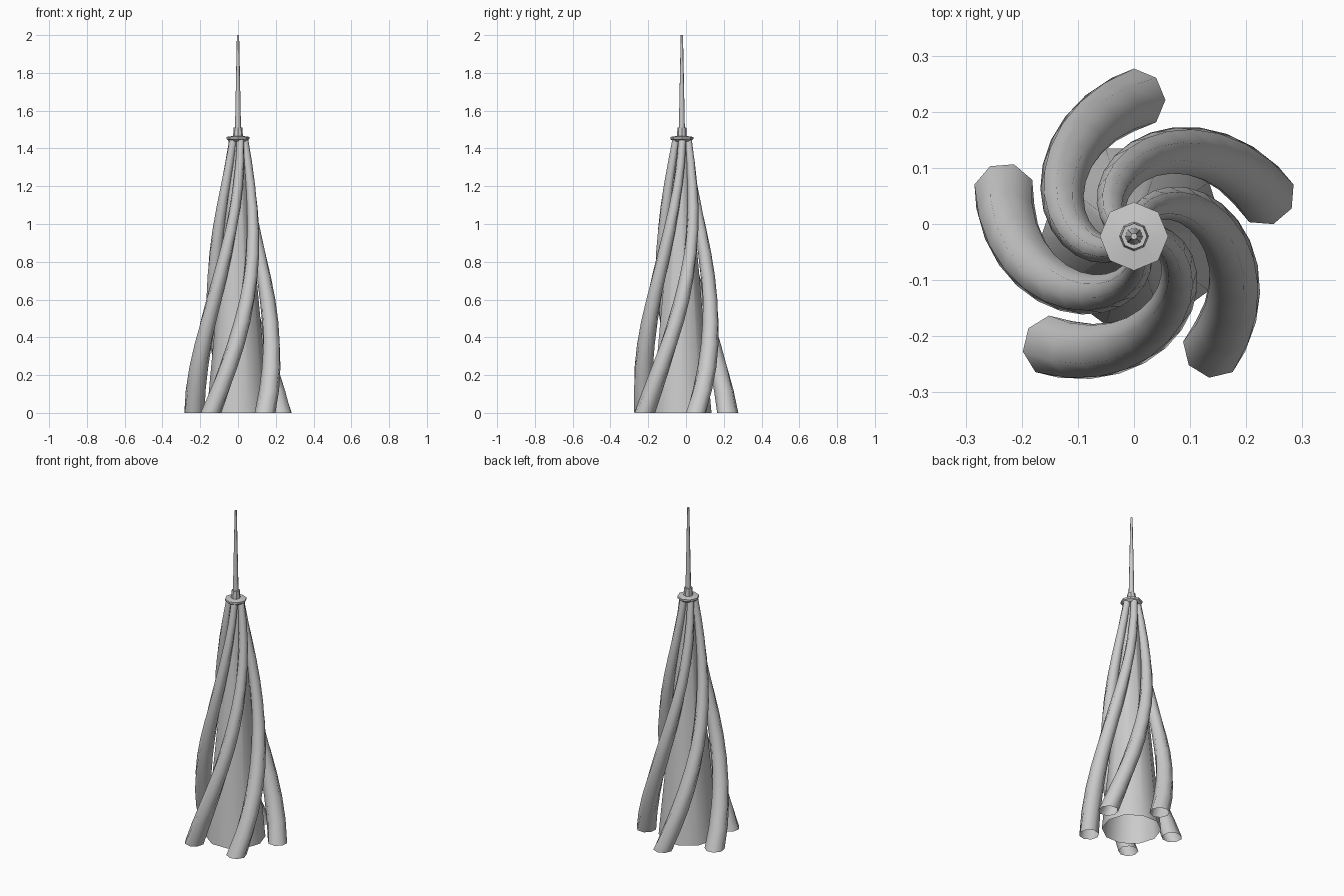
import bpy, bmesh, math

if "Cube" in bpy.data.objects:
    bpy.data.objects.remove(bpy.data.objects["Cube"])

CY = -0.022          # the tower axis sits slightly off y = 0
TOP = 1.45           # height where arms and core meet the collar


def loft(name, rings, cap_start=False, cap_end=False, angle=50):
    """Skin a list of equal-sized vertex rings into one mesh object."""
    bm = bmesh.new()
    loops = [[bm.verts.new(p) for p in ring] for ring in rings]
    n = len(loops[0])
    for a, b in zip(loops, loops[1:]):
        for i in range(n):
            j = (i + 1) % n
            bm.faces.new((a[i], a[j], b[j], b[i]))
    if cap_start:
        bm.faces.new(loops[0][::-1])
    if cap_end:
        bm.faces.new(loops[-1])
    me = bpy.data.meshes.new(name)
    bm.to_mesh(me)
    bm.free()
    ob = bpy.data.objects.new(name, me)
    bpy.context.collection.objects.link(ob)
    bpy.ops.object.select_all(action='DESELECT')
    ob.select_set(True)
    bpy.context.view_layer.objects.active = ob
    bpy.ops.object.shade_smooth_by_angle(angle=math.radians(angle))
    return ob


def circle(cx, cy, z, r, n, turn=0.0):
    return [(cx + r * math.cos(turn + math.tau * i / n),
             cy + r * math.sin(turn + math.tau * i / n), z) for i in range(n)]


def lathe(name, profile, n, **kw):
    return loft(name, [circle(0, CY, z, r, n) for r, z in profile], **kw)


# Central tapering core, open underneath
lathe("core", [(0.165, 0), (0.03, TOP)], 10)

# Five twisting legs that narrow towards the collar
STEPS = 12
for k in range(5):
    rings = []
    for s in range(STEPS + 1):
        t = s / STEPS
        a = math.radians(90 + 72 * k + 130 * t)
        dist = 0.243 + (0.034 - 0.243) * t
        rings.append(circle(dist * math.cos(a), CY + dist * math.sin(a),
                            TOP * t, 0.056 + (0.02 - 0.056) * t, 8, a))
    loft(f"twisted_leg_{k + 1}", rings)

# Collar disc with its short neck
lathe("collar", [(0.045, 1.437), (0.061, 1.45), (0.061, 1.461), (0.026, 1.466),
                 (0.023, 1.512)], 8, cap_start=True, cap_end=True, angle=35)

# Needle spire
lathe("spire", [(0.016, 1.50), (0.012, 1.7), (0.006, 2.0)], 8,
      cap_start=True, cap_end=True)
